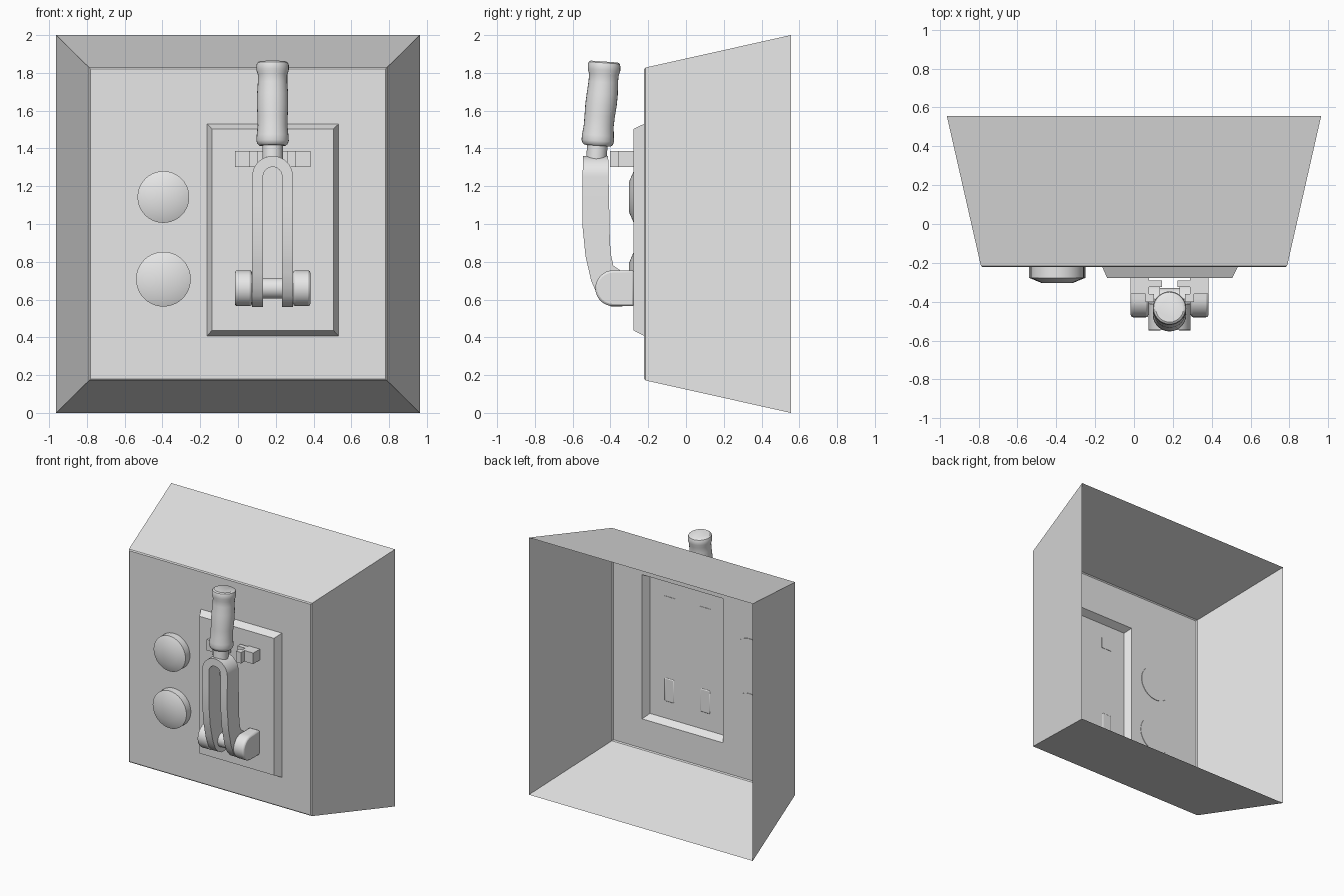
import bpy, bmesh, math

if "Cube" in bpy.data.objects:
    bpy.data.objects.remove(bpy.data.objects["Cube"])

CX = 0.183  # lever centre line
grey = bpy.data.materials.new("light_grey")
grey.diffuse_color = (0.8, 0.8, 0.8, 1)
grey.use_nodes = True
grey.node_tree.nodes["Principled BSDF"].inputs["Base Color"].default_value = grey.diffuse_color


def finish(name, bm, bevel=0.0, closed=True):
    if closed:
        bmesh.ops.recalc_face_normals(bm, faces=bm.faces)
    me = bpy.data.meshes.new(name)
    bm.to_mesh(me)
    bm.free()
    me.materials.append(grey)
    ob = bpy.data.objects.new(name, me)
    bpy.context.collection.objects.link(ob)
    if bevel:
        m = ob.modifiers.new("bevel", 'BEVEL')
        m.width, m.segments, m.limit_method = bevel, 2, 'ANGLE'
    bpy.ops.object.select_all(action='DESELECT')
    ob.select_set(True)
    bpy.context.view_layer.objects.active = ob
    bpy.ops.object.shade_smooth_by_angle(angle=math.radians(35))
    return ob


def loft(name, rings, cap_start=True, cap_end=True, bevel=0.0, closed=True):
    """Skin a list of equal-length point rings."""
    bm = bmesh.new()
    vs = [[bm.verts.new(p) for p in r] for r in rings]
    n = len(vs[0])
    for a, b in zip(vs, vs[1:]):
        for i in range(n):
            j = (i + 1) % n
            bm.faces.new((a[i], a[j], b[j], b[i]))
    if cap_start:
        bm.faces.new(vs[0][::-1])
    if cap_end:
        bm.faces.new(vs[-1])
    return finish(name, bm, bevel, closed)


def rect(x0, x1, z0, z1, y):
    return [(x0, y, z0), (x1, y, z0), (x1, y, z1), (x0, y, z1)]


def box(name, x0, x1, y0, y1, z0, z1):
    return loft(name, [rect(x0, x1, z0, z1, y1), rect(x0, x1, z0, z1, y0)])


def interp(table, z):
    for (z0, y0), (z1, y1) in zip(table, table[1:]):
        if z <= z1:
            return y0 + (y1 - y0) * (z - z0) / (z1 - z0)
    return table[-1][1]


# Open-backed tapered housing with the raised panel pressed into its front
loft("housing", [rect(-0.963, 0.963, 0.0, 2.0, 0.555),
                 rect(-0.788, 0.788, 0.172, 1.828, -0.215),
                 rect(-0.78, 0.78, 0.18, 1.82, -0.222),
                 rect(-0.163, 0.533, 0.408, 1.53, -0.222),
                 rect(-0.138, 0.505, 0.437, 1.503, -0.278)],
     cap_start=False, closed=False)


# Round push buttons with shallow domed faces
def disc(cx, cz, r, y, n=40):
    return [(cx + r * math.cos(2 * math.pi * i / n), y,
             cz + r * math.sin(2 * math.pi * i / n)) for i in range(n)]


for name, cz, r in (("upper_button", 1.143, 0.137), ("lower_button", 0.708, 0.145)):
    loft(name, [disc(-0.395, cz, r, -0.218), disc(-0.395, cz, r, -0.277),
                disc(-0.395, cz, r * 0.56, -0.303)])

# Hinge brackets with rounded fronts, and the latch blocks above, on both sides
for side, label in ((-1, "left"), (1, "right")):
    arc = [math.radians(90 + 180 * i / 16) for i in range(17)]
    outline = [(-0.385 + 0.095 * math.cos(a), 0.66 + 0.095 * math.sin(a)) for a in arc]
    outline += [(-0.275, 0.565), (-0.275, 0.755)]
    loft(label + "_hinge_bracket",
         [[(CX + side * d, y, z) for y, z in outline] for d in (0.109, 0.2)], bevel=0.012)

    def latch(part, d0, d1, y0, y1):
        x0, x1 = sorted((CX + side * d0, CX + side * d1))
        box(label + part, x0, x1, y0, y1, 1.302, 1.387)
    latch("_latch_block", 0.105, 0.2, -0.36, -0.275)
    latch("_latch_tab", 0.04, 0.105, -0.325, -0.29)
    latch("_latch_finger", 0.08, 0.125, -0.402, -0.36)

# Forked lever: an arch in front view whose depth follows a bent side profile
FRONT = [(0.56, -0.39), (0.58, -0.43), (0.62, -0.468), (0.7, -0.502),
         (0.83, -0.532), (1.0, -0.549), (1.36, -0.546)]
BACK = [(0.56, -0.34), (0.6, -0.305), (0.7, -0.305), (0.745, -0.335),
        (0.78, -0.385), (0.86, -0.402), (1.36, -0.412)]
heights = [0.56, 0.58, 0.6, 0.62, 0.66, 0.7, 0.745, 0.78, 0.83, 0.9, 1.0, 1.12]
RO, RI, ZC = 0.108, 0.05, 1.252
path = [(-1, 0, z) for z in heights]
path += [(math.cos(a), math.sin(a), ZC)
         for a in [math.pi * (1 - i / 20) for i in range(21)]]
path += [(1, 0, z) for z in reversed(heights)]
rings = []
for c, s, z in path:
    ring = []
    for r, table in ((RO, FRONT), (RO, BACK), (RI, BACK), (RI, FRONT)):
        h = z + r * s
        ring.append((CX + r * c, interp(table, h), h))
    rings.append(ring)
loft("forked_lever", rings)


# Hinge pin across the fork
def pin_ring(x, r=0.055, n=24):
    return [(x, -0.385 + r * math.cos(2 * math.pi * i / n),
             0.66 + r * math.sin(2 * math.pi * i / n)) for i in range(n)]


loft("hinge_pin", [pin_ring(CX - 0.115), pin_ring(CX + 0.115)])


# Neck and contoured handle, leaning slightly back
def slanted(profile, n=28):
    out = []
    for z, y, r in profile:
        out.append([(CX + r * math.cos(2 * math.pi * i / n),
                     y + r * math.sin(2 * math.pi * i / n),
                     z - 0.07 * r * math.sin(2 * math.pi * i / n)) for i in range(n)])
    return out


loft("lever_neck", slanted([(1.34, -0.475, 0.054), (1.43, -0.468, 0.054)]))
loft("handle_grip", slanted([
    (1.415, -0.468, 0.07), (1.424, -0.468, 0.08), (1.44, -0.467, 0.086),
    (1.47, -0.466, 0.084), (1.52, -0.462, 0.079), (1.57, -0.457, 0.08),
    (1.63, -0.45, 0.083), (1.69, -0.443, 0.082), (1.75, -0.438, 0.078),
    (1.79, -0.435, 0.078), (1.815, -0.434, 0.086), (1.84, -0.433, 0.086),
    (1.853, -0.433, 0.082), (1.86, -0.433, 0.072)]))
